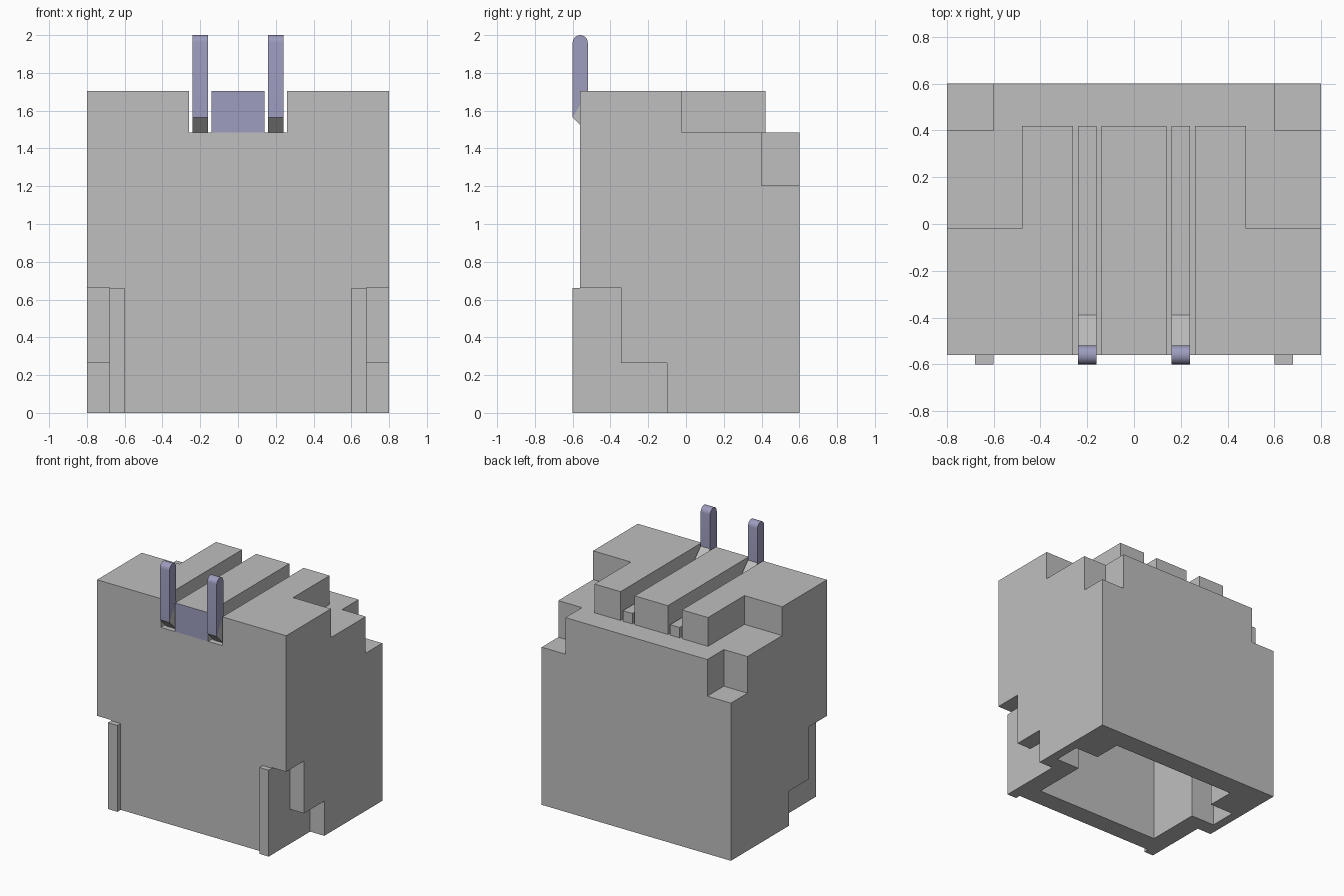
import bpy, bmesh, math

if "Cube" in bpy.data.objects:
    bpy.data.objects.remove(bpy.data.objects["Cube"], do_unlink=True)


def material(name, rgb):
    m = bpy.data.materials.new(name)
    m.use_nodes = True
    m.diffuse_color = (*rgb, 1)
    m.node_tree.nodes["Principled BSDF"].inputs["Base Color"].default_value = (*rgb, 1)
    return m


GREY = material("housing grey", (0.52, 0.52, 0.52))
BLUE = material("contact blue", (0.337, 0.337, 0.52))


def prism(name, outline, axis, lo, hi, mat=GREY):
    """Extrude an outline: axis 'z' takes (x, y) points, axis 'x' takes (y, z) points."""
    bm = bmesh.new()
    place = (lambda p, t: (p[0], p[1], t)) if axis == "z" else (lambda p, t: (t, p[0], p[1]))
    face = bm.faces.new([bm.verts.new(place(p, lo)) for p in outline])
    ext = bmesh.ops.extrude_face_region(bm, geom=[face])["geom"]
    shift = (0, 0, hi - lo) if axis == "z" else (hi - lo, 0, 0)
    bmesh.ops.translate(bm, vec=shift, verts=[g for g in ext if isinstance(g, bmesh.types.BMVert)])
    bmesh.ops.recalc_face_normals(bm, faces=bm.faces)
    me = bpy.data.meshes.new(name)
    bm.to_mesh(me)
    bm.free()
    me.materials.append(mat)
    ob = bpy.data.objects.new(name, me)
    bpy.context.collection.objects.link(ob)
    return ob


def box(name, x0, x1, y0, y1, z0, z1, mat=GREY):
    return prism(name, [(x0, y0), (x1, y0), (x1, y1), (x0, y1)], "z", z0, z1, mat)


def cut(target, cutter):
    cutter.hide_render = True
    mod = target.modifiers.new("cut", "BOOLEAN")
    mod.operation, mod.solver, mod.object = "DIFFERENCE", "EXACT", cutter
    bpy.context.view_layer.objects.active = target
    bpy.ops.object.modifier_apply(modifier=mod.name)
    bpy.data.objects.remove(cutter, do_unlink=True)


TOP, DECK = 1.705, 1.485

# Housing: side profile with the lower rear deck
housing = prism("housing", [(-0.56, 0), (0.6, 0), (0.6, DECK), (0.42, DECK), (0.42, TOP), (-0.56, TOP)],
                "x", -0.8, 0.8)

# Open channel for the contacts, refilled in the middle by a ridge
cut(housing, box("channel_cutter", -0.26, 0.26, -1, 1, DECK, 2))
for s in (-1, 1):
    def side(a, b):
        return sorted((s * a, s * b))
    # Top shoulder step and rear corner notch
    cut(housing, box("shoulder_cutter", *side(0.48, 1), -0.02, 1, DECK, 2))
    cut(housing, box("corner_cutter", *side(0.6, 1), 0.4, 1, 1.205, 2))
    # Stepped recess at the lower front of each side
    cut(housing, prism("recess_cutter", [(-1, -1), (-0.1, -1), (-0.1, 0.265), (-0.345, 0.265),
                                         (-0.345, 0.665), (-1, 0.665)], "x", *side(0.68, 1)))

# Plug cavity, open at the bottom, with a key slot on each side
half = [(0.53, -0.41), (0.53, 0.015), (0.73, 0.015), (0.73, 0.225), (0.53, 0.225), (0.53, 0.44)]
cut(housing, prism("cavity_cutter", half + [(-x, y) for x, y in reversed(half)], "z", -0.5, 1.2))

# Middle ridge with a coloured front face
ridge = box("middle_ridge", -0.14, 0.14, -0.56, 0.42, DECK, TOP)
ridge.data.materials.append(BLUE)
for f in ridge.data.polygons:
    if f.normal.y < -0.9:
        f.material_index = 1

# Contacts: bar along the slot, rounded upright tail, pin inside the cavity
tail = [(-0.52, 1.70)]
tail += [(-0.56 + 0.04 * math.cos(a), 1.96 + 0.04 * math.sin(a))
         for a in (math.pi * i / 12 for i in range(13))]
tail.append((-0.6, 1.565))
for s, label in ((-1, "right"), (1, "left")):
    x0, x1 = sorted((s * 0.16, s * 0.24))
    prism(label + "_contact_bar", [(0.42, DECK), (-0.52, DECK), (-0.6, 1.565), (-0.52, 1.70),
                                   (-0.39, 1.565), (0.42, 1.565)], "x", x0, x1)
    t = prism(label + "_contact_tail", tail, "x", x0, x1, BLUE)
    bpy.ops.object.select_all(action="DESELECT")
    t.select_set(True)
    bpy.context.view_layer.objects.active = t
    bpy.ops.object.shade_smooth_by_angle(angle=math.radians(30))
    box(label + "_contact_pin", x0, x1, -0.02, 0.06, 0.4, 1.22)
    # Front rib at the lower corner
    r0, r1 = sorted((s * 0.6, s * 0.68))
    box(label + "_front_rib", r0, r1, -0.6, -0.56, 0, 0.66)
